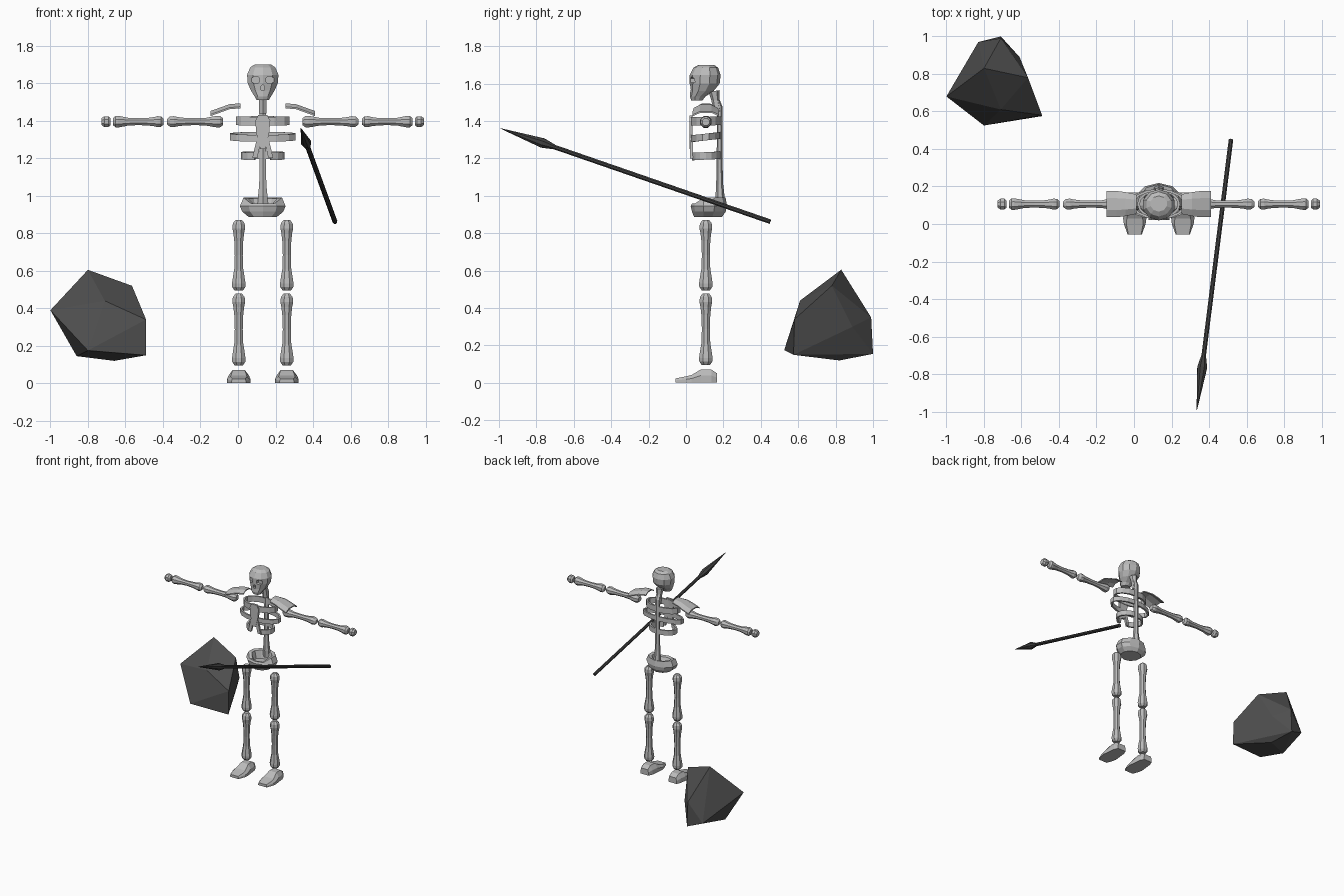
import bpy, bmesh, math
from mathutils import Vector

if "Cube" in bpy.data.objects:
    bpy.data.objects.remove(bpy.data.objects["Cube"])

CX, CY = 0.132, 0.106      # skeleton axis


def material(name, r, g, b):
    m = bpy.data.materials.new(name)
    m.diffuse_color = (r, g, b, 1)
    m.use_nodes = True
    m.node_tree.nodes["Principled BSDF"].inputs["Base Color"].default_value = m.diffuse_color
    return m


BONE = material("bone grey", 0.50, 0.50, 0.50)
STONE = material("dark stone", 0.075, 0.075, 0.075)
IRON = material("dark iron", 0.05, 0.05, 0.05)


def finish(bm, name, mat):
    bmesh.ops.recalc_face_normals(bm, faces=bm.faces)
    me = bpy.data.meshes.new(name)
    bm.to_mesh(me)
    bm.free()
    me.materials.append(mat)
    ob = bpy.data.objects.new(name, me)
    bpy.context.collection.objects.link(ob)
    return ob


def loft(name, rings, mat=BONE, loop=False):
    """Skin equal-length rings; cap both ends or join them in a loop."""
    bm = bmesh.new()
    vs = [[bm.verts.new(p) for p in r] for r in rings]
    n = len(vs[0])
    pairs = list(zip(vs, vs[1:])) + ([(vs[-1], vs[0])] if loop else [])
    for a, b in pairs:
        for i in range(n):
            bm.faces.new((a[i], a[(i + 1) % n], b[(i + 1) % n], b[i]))
    if not loop:
        bm.faces.new(vs[0])
        bm.faces.new(vs[-1])
    return finish(bm, name, mat)


def oval(cx, cy, z, rx, ry, n=8):
    return [(cx + rx * math.cos(2 * math.pi * (i + .5) / n),
             cy + ry * math.sin(2 * math.pi * (i + .5) / n), z) for i in range(n)]


def rod(name, p0, p1, profile, mat=BONE, n=8):
    """Turned shape along p0-p1; profile holds (fraction, radius)."""
    p0, p1 = Vector(p0), Vector(p1)
    d = p1 - p0
    q = d.to_track_quat('Z', 'Y')
    rings = [[p0 + d * t + q @ Vector(p) for p in oval(0, 0, 0, r, r, n)] for t, r in profile]
    return loft(name, rings, mat)


LONG = [(0, .018), (.05, .034), (.12, .037), (.19, .031), (.3, .026), (.5, .023),
        (.7, .026), (.8, .033), (.9, .039), (.95, .038), (1, .024)]
ARM = [(t, r * .86) for t, r in LONG]
HAND = [(0, .02), (.25, .031), (.7, .031), (1, .02)]

for side, s in (("left", -1), ("right", 1)):
    # arms
    for part, a, b, prof in (("upper_arm", .51, .213, ARM), ("forearm", .528, .798, ARM),
                             ("hand", .811, .859, HAND)):
        rod(f"{side}_{part}", (CX + s * a, CY, 1.395), (CX + s * b, CY, 1.395), prof)
    # legs
    lx = CX + s * .128
    rod(side + "_thigh", (lx, CY, .872), (lx, CY, .495), LONG)
    rod(side + "_shin", (lx, CY, .479), (lx, CY, .096), LONG)
    # foot: sections from toe to heel as (y, half base, half top, height)
    rings = []
    for y, wb, wt, h in ((-.055, .038, .034, .024), (.0, .058, .045, .035), (.03, .062, .042, .042),
                         (.08, .056, .032, .072), (.135, .05, .03, .072), (.167, .036, .03, .05)):
        rings.append([(lx - wb, y, .003), (lx + wb, y, .003), (lx + wb, y, h * .55),
                      (lx + wt, y, h), (lx - wt, y, h), (lx - wb, y, h * .55)])
    loft(side + "_foot", rings)
    # arched shoulder plate
    rings = []
    for dx, z, hw in ((.12, 1.497, .052), (.178, 1.492, .064), (.225, 1.475, .07), (.278, 1.456, .07)):
        ys = [(-1, -.022), (-.45, -.004), (.45, -.004), (1, -.022)]
        top = [(CX + s * dx, CY + k * hw, z + d) for k, d in ys]
        rings.append(top + [(x, y, z - .009) for x, y, z in reversed(top)])
    loft(side + "_shoulder_plate", rings)

# pelvis: hollow basin, outer wall up, over the rim and down inside
rim = oval(CX, .122, .99, .108, .09, 10)
inner = oval(CX, .122, .985, .082, .066, 10)
dip = lambda ring: [(x, y, z - (.03 if y < .08 and abs(x - CX) < .07 else 0)) for x, y, z in ring]
loft("pelvis", [oval(CX, .118, .888, .08, .075, 10), oval(CX, .122, .915, .115, .09, 10),
                oval(CX, .122, .945, .128, .097, 10), dip(rim), dip(inner),
                oval(CX, .122, .925, .065, .05, 10)])

# spine, from pelvis to skull base
loft("spine", [oval(CX, y, z, rx, ry, 6) for z, y, rx, ry in (
    (.94, .188, .032, .024), (1.0, .182, .029, .024), (1.06, .18, .022, .019), (1.15, .18, .02, .016),
    (1.42, .18, .02, .015), (1.48, .178, .022, .016), (1.55, .152, .018, .013))])


def rib(name, z_back, z_front, h, rx, ry, gap):
    """Band around the chest with an opening of half-angle gap at the front."""
    n, th, rings = 14, .014, []
    span = 2 * math.pi - 2 * gap
    for i in range(n + (1 if gap else 0)):
        a = -math.pi / 2 + gap + span * i / n
        c, s = math.cos(a), math.sin(a)
        z = z_front + (z_back - z_front) * (s + 1) / 2
        rings.append([(CX + (rx - k) * c, CY + (ry - k) * s, z + d)
                      for k, d in ((0, 0), (0, h), (th, h), (th, 0))])
    return loft(name, rings, loop=not gap)


rib("upper_rib", 1.378, 1.375, .046, .147, .082, 0)
rib("middle_rib", 1.305, 1.288, .036, .178, .08, 0)
rib("lower_rib", 1.197, 1.19, .04, .115, .08, .4)

# breastbone with two branches down to the lower rib
loft("breastbone", [[(CX + k * w, y, z) for k, y in ((-1, .02), (1, .02), (1, .036), (-1, .036))]
                    for z, w in ((1.43, .024), (1.40, .04), (1.33, .034), (1.28, .02), (1.25, .014))])
for side, s in (("left", -1), ("right", 1)):
    loft(side + "_breast_branch",
         [[(CX + s * a, y, z) for a, y in ((x, .022), (x + .026, .022), (x + .026, .038), (x, .038))]
          for z, x in ((1.31, .004), (1.26, .016), (1.20, .03))])

# skull with eye, nose and mouth recesses
skull = loft("skull", [oval(CX, y, z, rx, ry, 10) for z, y, rx, ry in (
    (1.70, .108, .045, .042), (1.685, .106, .07, .066), (1.645, .102, .088, .083),
    (1.60, .1, .084, .08), (1.56, .085, .066, .062), (1.53, .062, .046, .041), (1.51, .058, .035, .03))])
cutters = []
for x, z, w, h in ((-.038, 1.617, .042, .036), (.038, 1.617, .042, .036), (0, 1.575, .02, .03)):
    x += CX
    ring = [(-.5, -.3), (-.2, -.5), (.2, -.5), (.5, -.3), (.5, .3), (.2, .5), (-.2, .5), (-.5, .3)]
    cutters.append(loft("face_cutter", [[(x + w * a, y, z + h * b) for a, b in ring] for y in (-.05, .05)]))
for c in cutters:
    c.hide_render = True
    c.hide_viewport = True
    m = skull.modifiers.new("recess", 'BOOLEAN')
    m.operation, m.object, m.solver = 'DIFFERENCE', c, 'EXACT'
# neck bone below the jaw
rod("neck", (CX, .15, 1.56), (CX, .17, 1.44), [(0, .03), (.4, .022), (1, .024)], n=6)

# spear: shaft and pointed head
rod("spear", (.517, .45, .862), (.335, -.99, 1.36),
    [(0, .013), (.8, .013), (.825, .022), (.845, .028), (1, .0015)], IRON)

# rough boulder
bm = bmesh.new()
for p in ((-.80, .83, .605), (-1.0, .68, .39), (-.565, .78, .52), (-.71, .61, .44), (-.49, .58, .34),
          (-.49, .575, .15), (-.80, .525, .175), (-.86, .72, .145), (-.66, .82, .12),
          (-.71, 1.0, .155), (-.83, .97, .2), (-.71, .99, .35), (-.61, .89, .3)):
    bm.verts.new(p)
bmesh.ops.convex_hull(bm, input=bm.verts)
finish(bm, "boulder", STONE)
